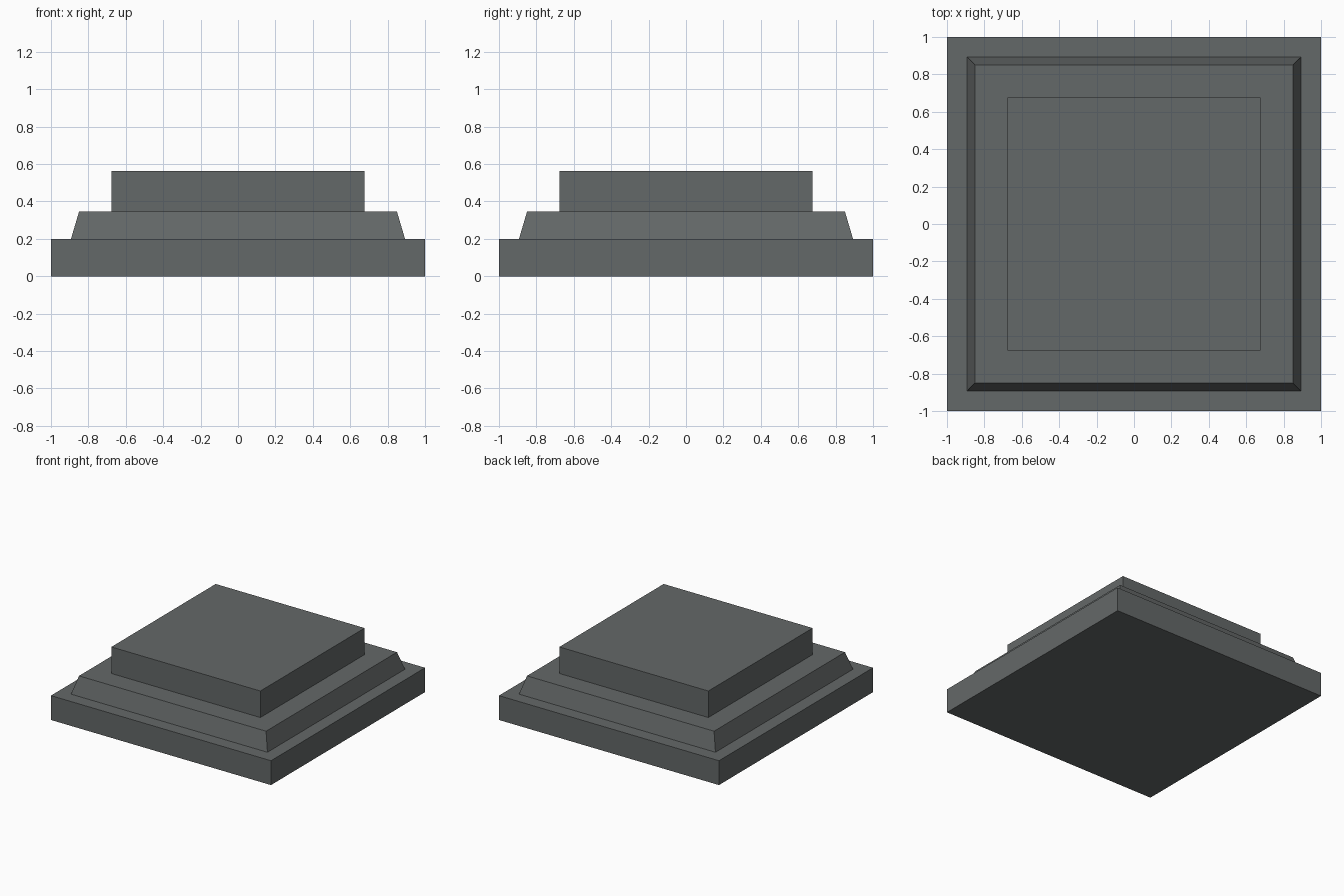
import bpy
import bmesh

if "Cube" in bpy.data.objects:
    bpy.data.objects.remove(bpy.data.objects["Cube"])

stone = bpy.data.materials.new("dark_grey_stone")
stone.diffuse_color = (0.127, 0.138, 0.138, 1.0)
stone.use_nodes = True
stone.node_tree.nodes["Principled BSDF"].inputs["Base Color"].default_value = stone.diffuse_color


def square_block(name, z0, z1, half_bottom, half_top):
    """Square slab whose top may be narrower than its bottom."""
    bm = bmesh.new()
    bmesh.ops.create_cube(bm, size=2.0)
    for v in bm.verts:
        top = v.co.z > 0
        half = half_top if top else half_bottom
        v.co.x *= half
        v.co.y *= half
        v.co.z = z1 if top else z0
    mesh = bpy.data.meshes.new(name)
    bm.to_mesh(mesh)
    bm.free()
    mesh.materials.append(stone)
    obj = bpy.data.objects.new(name, mesh)
    bpy.context.collection.objects.link(obj)
    return obj


# Stacked tiers, bottom to top
square_block("base_slab", 0.0, 0.2, 1.0, 1.0)
square_block("tapered_step", 0.2, 0.345, 0.893, 0.85)
square_block("top_block", 0.345, 0.563, 0.677, 0.677)
